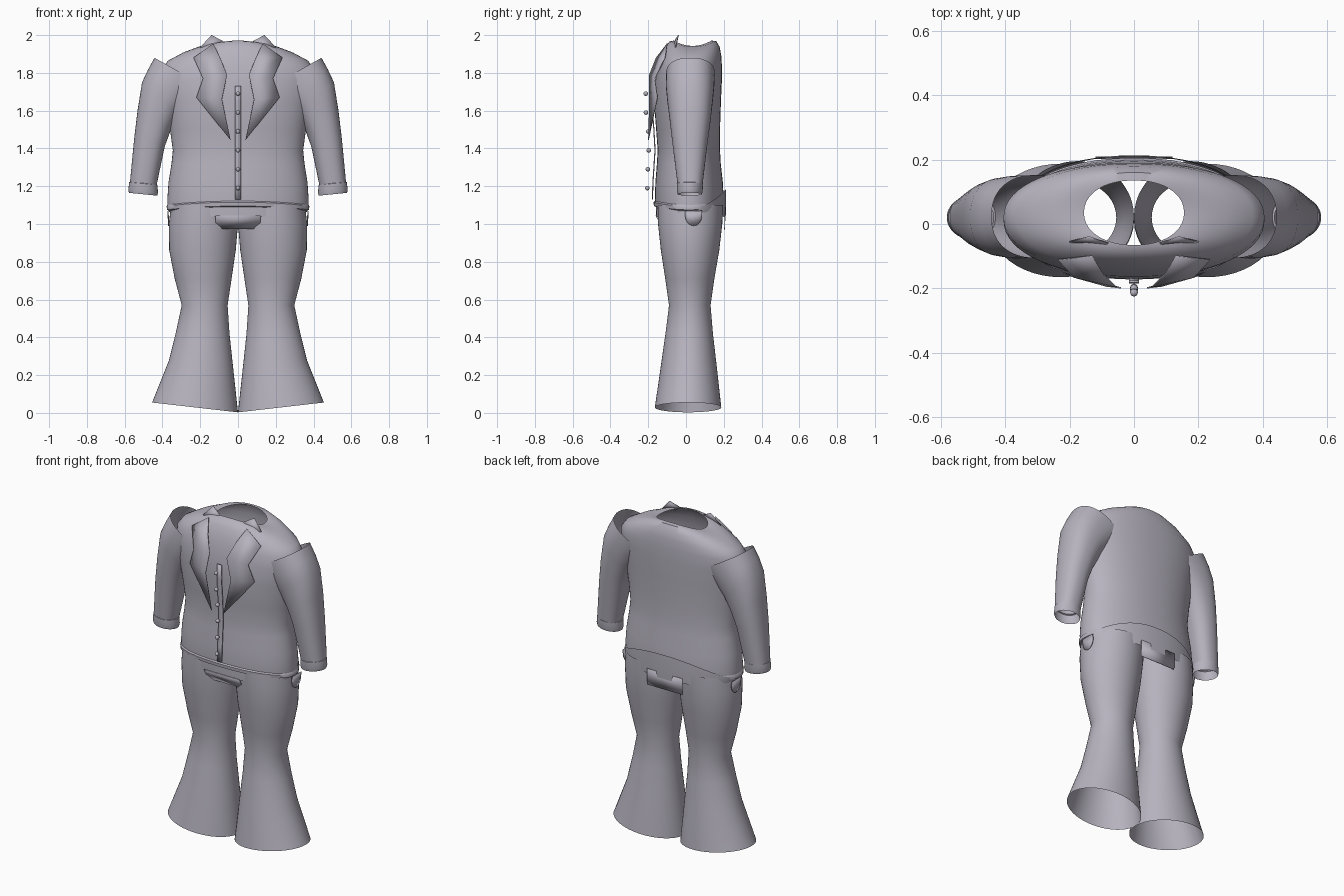
import bpy, bmesh
from math import sin, cos, pi, radians, copysign

if "Cube" in bpy.data.objects:
    bpy.data.objects.remove(bpy.data.objects["Cube"])

cloth = bpy.data.materials.new("lilac_grey_cloth")
cloth.use_nodes = True
colour = (0.47, 0.45, 0.52, 1)
cloth.diffuse_color = colour
cloth.node_tree.nodes["Principled BSDF"].inputs["Base Color"].default_value = colour


def finish(name, bm, thickness=0, angle=40):
    mesh = bpy.data.meshes.new(name)
    bmesh.ops.remove_doubles(bm, verts=bm.verts, dist=1e-5)
    bmesh.ops.recalc_face_normals(bm, faces=bm.faces)
    bm.to_mesh(mesh)
    bm.free()
    mesh.materials.append(cloth)
    ob = bpy.data.objects.new(name, mesh)
    bpy.context.collection.objects.link(ob)
    bpy.ops.object.select_all(action='DESELECT')
    bpy.context.view_layer.objects.active = ob
    ob.select_set(True)
    bpy.ops.object.shade_smooth_by_angle(angle=radians(angle))
    if thickness:
        mod = ob.modifiers.new("thickness", 'SOLIDIFY')
        mod.thickness = thickness
        mod.offset = 0
    return ob


def loft(name, rings, power=2.0, side=1, n=48, thickness=0):
    """Open tube; ring = x0, x1, z at x0, z at x1, y front, y back, front lift, back lift."""
    bm = bmesh.new()
    loops = []
    for x0, x1, z0, z1, yf, yb, lift_f, lift_b in rings:
        loop = []
        for i in range(n):
            a = 2 * pi * i / n
            c = copysign(abs(cos(a)) ** (2 / power), cos(a))
            s = copysign(abs(sin(a)) ** (2 / power), sin(a))
            t = (1 + c) / 2
            z = z0 + (z1 - z0) * t + (lift_b if s > 0 else lift_f) * s * s
            y = (yf + yb) / 2 + s * (yb - yf) / 2
            loop.append(bm.verts.new((side * (x0 + (x1 - x0) * t), y, z)))
        loops.append(loop)
    for a, b in zip(loops, loops[1:]):
        for i in range(n):
            j = (i + 1) % n
            bm.faces.new((a[i], a[j], b[j], b[i]))
    return finish(name, bm, thickness, 50)


def strip(name, left, right, thickness=0.004):
    """Plate spanning two point chains of equal length."""
    bm = bmesh.new()
    for i in range(len(left) - 1):
        corners = []
        for p in (left[i], left[i + 1], right[i + 1], right[i]):
            if p not in corners:
                corners.append(p)
        bm.faces.new([bm.verts.new(p) for p in corners])
    return finish(name, bm, thickness, 30)


def body(rx, z, yf, yb, lift_f=0, lift_b=0):
    return (-rx, rx, z, z, yf, yb, lift_f, lift_b)


# Jacket body, open at neck and hem
loft("jacket_body", [
    body(.372, 1.08, -.163, .2, .02, .03),
    body(.374, 1.13, -.165, .2),
    body(.368, 1.22, -.162, .195),
    body(.352, 1.32, -.154, .184),
    body(.345, 1.39, -.15, .18),
    body(.36, 1.5, -.158, .18),
    body(.384, 1.65, -.17, .185),
    body(.405, 1.76, -.163, .19),
    body(.405, 1.82, -.15, .19, .01, .015),
    body(.37, 1.865, -.135, .187, .02, .025),
    body(.29, 1.908, -.113, .178, .025, .03),
    body(.21, 1.938, -.088, .16, .028, .03),
    body(.155, 1.943, -.065, .135, .028, .028)], power=2.15, n=64)

# Rolled jacket hem
loft("jacket_hem", [
    body(.37, 1.105, -.16, .198, .02, .02),
    body(.378, 1.095, -.172, .205, .02, .02),
    body(.376, 1.075, -.17, .203, .02, .02),
    body(.366, 1.07, -.158, .196, .02, .02)], power=2.15, n=64)

# Hip yoke, rising at the back
loft("trouser_yoke", [
    body(.372, 1.085, -.16, .213, .015, .1),
    body(.371, 1.08, -.16, .213, 0, .02),
    body(.366, 1.065, -.158, .21, -.03, -.03)], power=2.15, n=64)

# Square flaps at front and back
strip("front_flap", [(-.12, -.16, 1.045), (-.12, -.115, .975)],
      [(.12, -.16, 1.045), (.12, -.115, .975)])
strip("back_flap", [(-.12, .208, 1.07), (-.12, .204, .97)],
      [(.12, .208, 1.07), (.12, .204, .97)])

for side, word in ((1, "left"), (-1, "right")):
    # Flared trouser leg
    loft(word + "_trouser_leg", [
        (.0, .355, 1.1, 1.1, -.15, .195, 0, 0),
        (.0, .366, 1.0, 1.0, -.148, .192, 0, 0),
        (.012, .364, .86, .86, -.133, .176, 0, 0),
        (.034, .335, .71, .71, -.11, .15, 0, 0),
        (.055, .298, .57, .57, -.09, .13, 0, 0),
        (.045, .328, .42, .43, -.108, .142, 0, 0),
        (.028, .365, .26, .28, -.13, .16, 0, 0),
        (.0, .455, .003, .055, -.165, .187, 0, 0)], side=side)

    # Sleeve, open at shoulder and wrist
    loft(word + "_sleeve", [
        (.16, .442, 1.72, 1.88, -.105, .152, 0, 0),
        (.25, .475, 1.65, 1.82, -.107, .15, 0, 0),
        (.31, .508, 1.58, 1.75, -.1, .143, 0, 0),
        (.355, .532, 1.5, 1.6, -.086, .13, 0, 0),
        (.388, .55, 1.41, 1.45, -.072, .114, 0, 0),
        (.432, .572, 1.2, 1.22, -.045, .088, 0, 0)], power=2.3, side=side)

    # Turned cuff
    loft(word + "_cuff", [
        (.436, .566, 1.212, 1.226, -.042, .083, 0, 0),
        (.426, .576, 1.207, 1.221, -.049, .09, 0, 0),
        (.424, .581, 1.165, 1.18, -.048, .088, 0, 0),
        (.428, .577, 1.15, 1.165, -.044, .084, 0, 0)], side=side)

    # Notched lapel following the chest
    def chest(x, z):
        return (side * x, -.2 + x * x + 2 * max(0, z - 1.75) ** 2, z)
    outer = [(.13, 1.955), (.235, 1.88), (.185, 1.77), (.22, 1.67), (.04, 1.445)]
    inner = [(.13, 1.955), (.095, 1.88), (.058, 1.79), (.085, 1.66), (.04, 1.445)]
    strip(word + "_lapel", [chest(*p) for p in outer], [chest(*p) for p in inner])

    # Collar point standing at the neck
    strip(word + "_collar_point",
          [(side * .2, -.055, 1.935), (side * .14, -.04, 2.0)],
          [(side * .13, -.072, 1.93), (side * .08, -.06, 1.968)])

    # Rounded tab on the hip
    arc = [pi * i / 8 for i in range(9)]
    strip(word + "_hip_tab",
          [(side * .372, .04 - .045 * cos(a), 1.07) for a in arc],
          [(side * .368, .04 - .045 * cos(a), 1.045 - .055 * sin(a)) for a in arc])

# Button placket
spine = [(-.178, 1.13), (-.175, 1.22), (-.164, 1.39), (-.17, 1.5), (-.182, 1.65), (-.179, 1.73)]
strip("button_placket", [(-.015, y, z) for y, z in spine],
      [(.015, y, z) for y, z in spine], 0.006)

# Six buttons down the placket
for i, y in enumerate((-.205, -.202, -.197, -.2, -.212, -.213)):
    bm = bmesh.new()
    bmesh.ops.create_uvsphere(bm, u_segments=16, v_segments=10, radius=.012)
    bmesh.ops.translate(bm, verts=bm.verts, vec=(0, y, 1.19 + i * .1))
    finish("button_%d" % (i + 1), bm, 0, 60)
